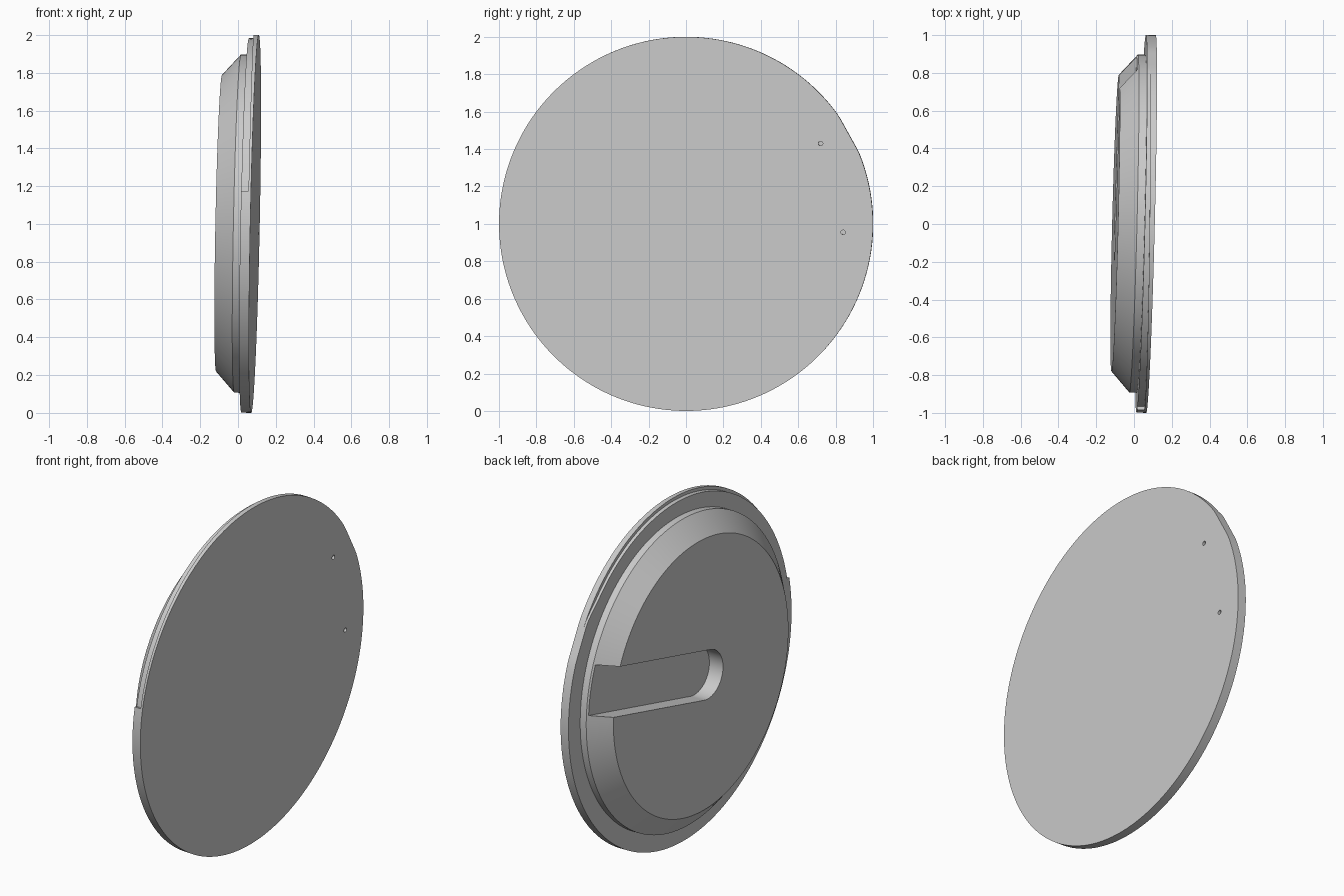
import bpy
import bmesh
from math import sin, cos, radians, pi
from mathutils import Matrix

old = bpy.data.objects.get("Cube")
if old:
    bpy.data.objects.remove(old, do_unlink=True)

# The whole lid leans slightly off the x axis
LEAN = (Matrix.Translation((0.09, 0, 1)) @ Matrix.Rotation(-0.025, 4, 'Z')
        @ Matrix.Rotation(0.02, 4, 'Y'))

grey = bpy.data.materials.new("plain_grey")
grey.use_nodes = True
colour = (0.6, 0.6, 0.6, 1)
grey.diffuse_color = colour
grey.node_tree.nodes["Principled BSDF"].inputs["Base Color"].default_value = colour


def loft(name, rings):
    """Close a solid over rings of (axial, y, z) points."""
    bm = bmesh.new()
    loops = [[bm.verts.new(p) for p in ring] for ring in rings]
    count = len(loops[0])
    for a, b in zip(loops, loops[1:]):
        for i in range(count):
            j = (i + 1) % count
            bm.faces.new((a[i], a[j], b[j], b[i]))
    bm.faces.new(loops[0][::-1])
    bm.faces.new(loops[-1])
    bmesh.ops.remove_doubles(bm, verts=bm.verts, dist=0.00005)
    bmesh.ops.recalc_face_normals(bm, faces=bm.faces)
    mesh = bpy.data.meshes.new(name)
    bm.to_mesh(mesh)
    bm.free()
    mesh.materials.append(grey)
    obj = bpy.data.objects.new(name, mesh)
    bpy.context.collection.objects.link(obj)
    obj.matrix_world = LEAN
    return obj


def circle(axial, radius, cy=0, cz=0, count=160):
    return [(axial, cy + radius * cos(2 * pi * i / count),
             cz + radius * sin(2 * pi * i / count)) for i in range(count)]


def activate(obj):
    bpy.ops.object.select_all(action='DESELECT')
    obj.select_set(True)
    bpy.context.view_layer.objects.active = obj


def cut(target, cutter):
    cutter.hide_render = True
    activate(target)
    mod = target.modifiers.new("cut", 'BOOLEAN')
    mod.operation = 'DIFFERENCE'
    mod.solver = 'EXACT'
    mod.object = cutter
    bpy.ops.object.modifier_apply(modifier=mod.name)
    bpy.data.objects.remove(cutter, do_unlink=True)


# Cover plate: round, with a small flat and a stepped rim over the upper arc
FLAT, START, END = 29, 35, 170


def outer(deg):
    off = abs((deg - FLAT + 180) % 360 - 180)
    return min(1, 0.994 / cos(radians(off))) if off < 20 else 1


def stepped(deg, inside):
    if not inside:
        return outer(deg)
    return min(outer(deg), max(0.982, 1 - 0.018 * (deg - START) / 8))


angles = []
for i in range(180):
    deg = i * 2
    angles.append((deg, START < deg <= END))
    if deg == END:
        angles.append((deg, False))


def plate_ring(axial, radius):
    points = []
    for deg, inside in angles:
        r, t = radius(deg, inside), radians(deg)
        points.append((axial(cos(t)), r * cos(t), r * sin(t)))
    return points


def edge(deg, inside):
    return outer(deg)


def lip(y):
    return -0.027 - 0.014 * y


plate = loft("cover_plate", [
    plate_ring(lambda y: 0, edge),
    plate_ring(lip, edge),
    plate_ring(lip, stepped),
    plate_ring(lambda y: -0.052, stepped)])

# Two small blind holes in the flat face
for number, (y, z) in enumerate([(0.72, 0.43), (0.84, -0.045)]):
    cut(plate, loft("hole_cutter", [circle(0.02, 0.012, y, z, 24),
                                    circle(-0.03, 0.012, y, z, 24)]))

# Raised plug with a conical shoulder
plug = loft("plug", [circle(-0.04, 0.895), circle(-0.092, 0.895),
                     circle(-0.19, 0.785)])

# Finger slot: rounded near the centre, open at the edge
TURN, HALF = radians(14), 0.14


def slot_ring(axial):
    outline = [(1.2, HALF)]
    for i in range(33):
        t = pi / 2 + pi * i / 32
        outline.append((-0.06 + HALF * cos(t), HALF * sin(t)))
    outline.append((1.2, -HALF))
    return [(axial, s * cos(TURN) - w * sin(TURN),
             s * sin(TURN) + w * cos(TURN)) for s, w in outline]


cut(plug, loft("slot_cutter", [slot_ring(-0.3), slot_ring(-0.1)]))

for obj in (plate, plug):
    activate(obj)
    bpy.ops.object.shade_smooth_by_angle(angle=radians(25))
